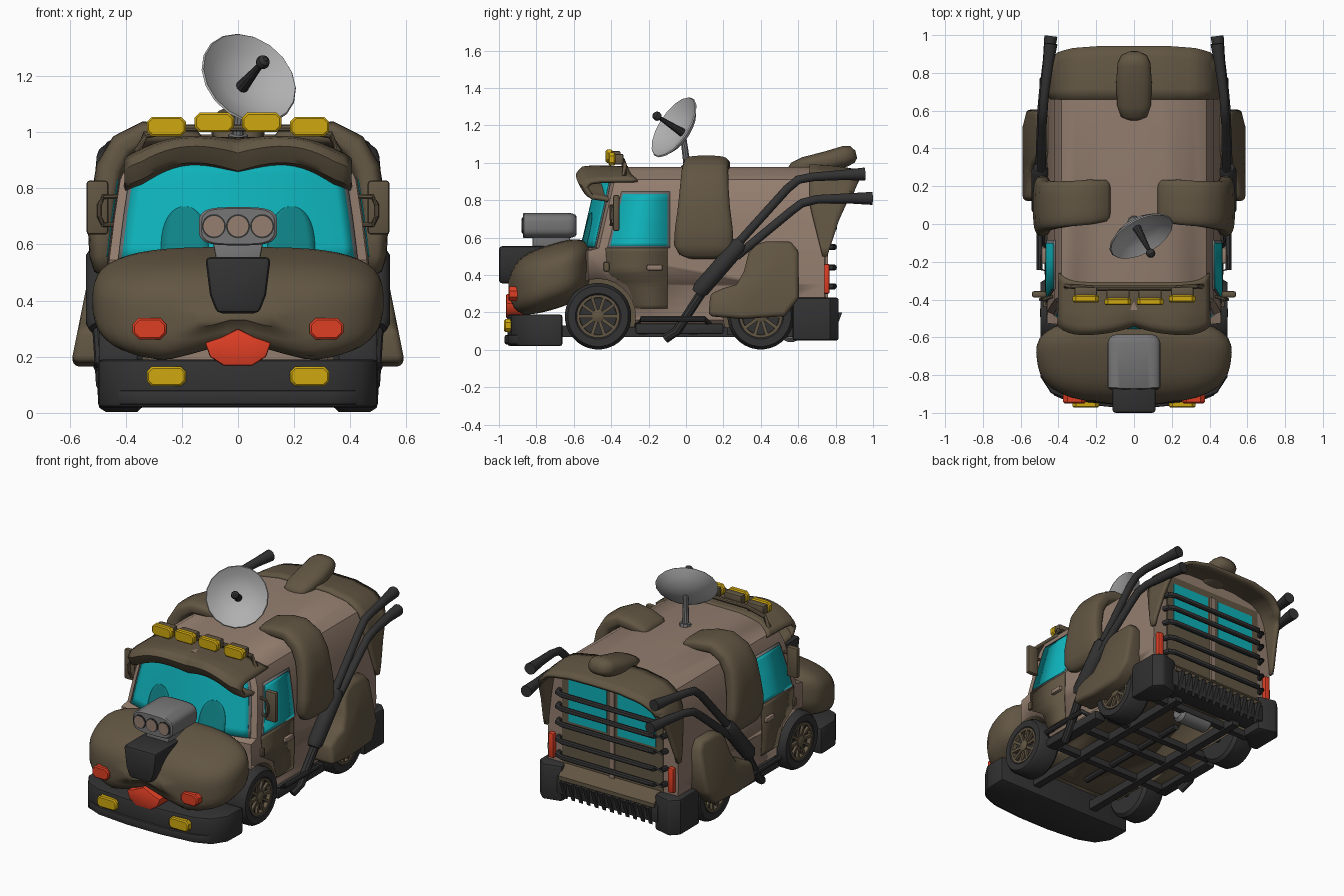
import bpy, bmesh, math
from mathutils import Vector as V

if "Cube" in bpy.data.objects:
    bpy.data.objects.remove(bpy.data.objects["Cube"])

def color(name, *rgb):
    m = bpy.data.materials.new(name)
    m.diffuse_color = [((c / 255 + .055) / 1.055) ** 2.4 for c in rgb] + [1]
    m.use_nodes = True
    m.node_tree.nodes["Principled BSDF"].inputs["Base Color"].default_value = m.diffuse_color
    return m

TAN = color("tan paint", 148, 126, 111)
FUR = color("dark brown fur", 98, 86, 67)
BLACK = color("charcoal", 50, 50, 51)
GLASS = color("cyan glass", 14, 178, 186)
TEAL = color("dark teal", 15, 132, 136)
YELLOW = color("yellow lamp", 208, 168, 16)
RED = color("red", 222, 62, 36)
LIGHT = color("light grey", 176, 176, 176)
GREY = color("grey", 118, 118, 119)

def finish(name, bm, mats, mirror=False, thick=0, angle=35):
    bmesh.ops.recalc_face_normals(bm, faces=bm.faces)
    me = bpy.data.meshes.new(name)
    bm.to_mesh(me)
    bm.free()
    for m in mats if isinstance(mats, list) else [mats]:
        me.materials.append(m)
    me.shade_smooth()
    me.set_sharp_from_angle(angle=math.radians(angle))
    ob = bpy.data.objects.new(name, me)
    bpy.context.collection.objects.link(ob)
    if thick:
        mod = ob.modifiers.new("thickness", 'SOLIDIFY')
        mod.thickness, mod.offset = thick, 0
    if mirror:
        ob.modifiers.new("mirror", 'MIRROR')
    return ob

def tab(t, pts):
    """Piecewise linear lookup in rows of (key, value, ...)."""
    for a, b in zip(pts, pts[1:]):
        if t <= b[0]:
            k = max(0, (t - a[0]) / (b[0] - a[0]))
            return [p + (q - p) * k for p, q in zip(a[1:], b[1:])]
    return list(pts[-1][1:])

def add_grid(bm, f, nu, nv):
    vs = [[bm.verts.new(f(i / nu, j / nv)) for i in range(nu + 1)] for j in range(nv + 1)]
    for j in range(nv):
        for i in range(nu):
            bm.faces.new((vs[j][i], vs[j][i + 1], vs[j + 1][i + 1], vs[j + 1][i]))

def grid(name, f, nu, nv, mat, **kw):
    bm = bmesh.new()
    add_grid(bm, f, nu, nv)
    return finish(name, bm, mat, **kw)

def sweep(name, rings, mat, n=16, p=1.0, tweak=None, **kw):
    """Skin superellipse rings given as (centre, half axis a, half axis b)."""
    bm, rows = bmesh.new(), []
    sp = lambda c: math.copysign(abs(c) ** p, c)
    for c, a, b in rings:
        row = []
        for i in range(n):
            t = 2 * math.pi * (i + .5) / n
            q = V(c) + V(a) * sp(math.cos(t)) + V(b) * sp(math.sin(t))
            row.append(bm.verts.new(tweak(q) if tweak else q))
        rows.append(row)
    for r, s in zip(rows, rows[1:]):
        for i in range(n):
            bm.faces.new((r[i], r[(i + 1) % n], s[(i + 1) % n], s[i]))
    bm.faces.new(rows[0])
    bm.faces.new(rows[-1])
    return finish(name, bm, mat, **kw)

def lathe(name, origin, axis, prof, mat, n=16, **kw):
    """Turn (distance along axis, radius) rows around an axis."""
    ax = V(axis).normalized()
    a = ax.orthogonal().normalized()
    b = ax.cross(a)
    return sweep(name, [(V(origin) + ax * d, a * r, b * r) for d, r in prof], mat, n, **kw)

def tube(name, pts, r, mat, n=10, **kw):
    pts, rings = [V(p) for p in pts], []
    for i, p in enumerate(pts):
        d = (pts[min(i + 1, len(pts) - 1)] - pts[max(i - 1, 0)]).normalized()
        ref = V((1, 0, 0)) if abs(d.x) < .7 else V((0, 1, 0))
        a = d.cross(ref).normalized()
        rr = r[i] if isinstance(r, list) else r
        rings.append((p, a * rr, d.cross(a) * rr))
    return sweep(name, rings, mat, n, **kw)

def prism(name, poly, axis, a0, a1, mat, bevel=0, seg=2, **kw):
    put = {'x': lambda p, a: (a, p[0], p[1]), 'y': lambda p, a: (p[0], a, p[1]),
           'z': lambda p, a: (p[0], p[1], a)}[axis]
    bm = bmesh.new()
    lo, hi = ([bm.verts.new(put(p, a)) for p in poly] for a in (a0, a1))
    bm.faces.new(lo)
    bm.faces.new(hi)
    for i in range(len(poly)):
        j = (i + 1) % len(poly)
        bm.faces.new((lo[i], lo[j], hi[j], hi[i]))
    bmesh.ops.recalc_face_normals(bm, faces=bm.faces)
    if bevel:
        sharp = [e for e in bm.edges if e.calc_face_angle(0) > .9]
        bmesh.ops.bevel(bm, geom=sharp, offset=bevel, segments=seg, affect='EDGES', profile=.5, clamp_overlap=True)
    return finish(name, bm, mat, **kw)

def box(name, x, y, z, mat, bevel=0, **kw):
    return prism(name, [(x[0], z[0]), (x[1], z[0]), (x[1], z[1]), (x[0], z[1])], 'y', *y, mat, bevel, **kw)

def lamp(name, x, z, w, h, y, mat, cut):
    """Mirrored lamp with clipped corners, facing front."""
    q = [(w, h - cut), (w - cut, h)]
    q += [(-a, b) for a, b in q[::-1]]
    q += [(-a, -b) for a, b in q]
    prism(name, [(x + a, z + b) for a, b in q], 'y', *y, mat, .007, 1, mirror=True)

# Body shell: half section (z, x), bowed slanted front, flat back
SEC = [(.12, .40), (.16, .455), (.35, .465), (.53, .46), (.545, .459), (.70, .44), (.83, .42), (.91, .385), (.955, .31), (.978, .17)]
N = len(SEC) - 1
xs = lambda z: tab(z, SEC)[0]
def front(x, z):
    return -.555 + max(0, z - .545) * .23 + (.03 if z < .54 else .09) * (x / xs(z)) ** 2
def sec(v):
    return SEC[round(v * N)]
bm = bmesh.new()
def cap(fy):
    def f(u, v):
        z, x = sec(v)
        x *= 2 * u - 1
        return x, fy(x, z), z
    add_grid(bm, f, 16, N)
cap(front)
cap(lambda x, z: .74)
for s in (1, -1):
    add_grid(bm, lambda u, v: (s * sec(v)[1], front(sec(v)[1], sec(v)[0]) * (1 - u) + .74 * u, sec(v)[0]), 1, N)
bmesh.ops.remove_doubles(bm, verts=bm.verts, dist=1e-4)
bmesh.ops.holes_fill(bm, edges=[e for e in bm.edges if e.is_boundary])
for f in bm.faces:
    f.material_index = int(f.calc_center_median().z < .125)
body = finish("body", bm, [TAN, FUR])

# Wheel wells and wheels
bm = bmesh.new()
for s in (1, -1):
    for y in (-.47, .40):
        geo = bmesh.ops.create_cone(bm, cap_ends=True, segments=28, radius1=.2, radius2=.2, depth=.24)['verts']
        for v in geo:
            v.co = V((s * .44 + v.co.z, y + v.co.x, .18 + v.co.y))
for f in bm.faces:
    f.material_index = 1
cutter = finish("wheel_well_cutter", bm, [TAN, FUR])
cutter.hide_render = True
cutter.display_type = 'WIRE'
cutter.hide_set(True)
mod = body.modifiers.new("wheel wells", 'BOOLEAN')
mod.object, mod.operation, mod.solver = cutter, 'DIFFERENCE', 'EXACT'
for label, y in (("front", -.47), ("rear", .40)):
    o = (0, y, .18)
    lathe(label + "_tyre", o, (1, 0, 0), [(.34, .11), (.34, .16), (.36, .178), (.47, .178), (.495, .162), (.495, .122),
          (.485, .112), (.45, .108)], BLACK, 32, mirror=True)
    lathe(label + "_rim", o, (1, 0, 0), [(.45, .115), (.492, .115), (.492, .1), (.46, .098)], FUR, 24, mirror=True)
    lathe(label + "_rim_back", o, (1, 0, 0), [(.45, .098), (.467, .098)], BLACK, 24, mirror=True)
    lathe(label + "_hub", o, (1, 0, 0), [(.45, .035), (.49, .035), (.497, .02)], FUR, 12, mirror=True)
    for k in range(10):
        a = k * math.pi / 5
        d = V((0, math.cos(a), math.sin(a)))
        tube(label + "_spoke", [V((.478, y, .18)) + d * .03, V((.484, y, .18)) + d * .105], .012, FUR, 4, mirror=True)
    tube(label + "_axle", [(-.4, y, .15), (.4, y, .15)], .025, BLACK)

# Windshield with seat shapes
def pane(name, z0, z1, off, mat, half):
    def f(u, v):
        z = z0 + (z1 - z0) * v
        x = (2 * u - 1) * half(z)
        return x, front(x, z) - off, z
    grid(name, f, 24, 8, mat, thick=.003)
pane("windshield_frame", .545, .90, .005, GREY, lambda z: xs(z) - .032)
pane("windshield", .55, .895, .009, GLASS, lambda z: xs(z) - .045)
def seat(u, v):
    z = .55 + .185 * math.sin(v * math.pi / 2)
    x = .19 + (2 * u - 1) * .085 * max(.02, 1 - ((z - .55) / .186) ** 3) ** .5
    return x, front(x, z) - .013, z
grid("seat_shape", seat, 6, 10, TEAL, mirror=True, thick=.002)

# Doors and side windows lie on the body side; rows are (z, front y, back y)
def side(name, rows, off, mat):
    z0, z1 = rows[0][0], rows[-1][0]
    def f(u, v):
        z = z0 + (z1 - z0) * v
        a, b = tab(z, rows)
        return xs(z) + off, a + (b - a) * u, z
    grid(name, f, 1, 16, mat, mirror=True, thick=.004)
side("door_panel", [(.22, -.27, -.1), (.34, -.31, -.1), (.41, -.42, -.1), (.545, -.43, -.1)], .005, FUR)
side("side_window_frame", [(.545, -.42, -.085), (.845, -.345, -.085)], .005, GREY)
side("side_window", [(.555, -.405, -.1), (.832, -.338, -.1)], .009, GLASS)
box("door_handle", (.46, .49), (-.21, -.125), (.425, .455), TAN, .008, mirror=True)
box("fuel_hinge", (.46, .48), (-.44, -.41), (.42, .47), FUR, .006, mirror=True)

# Brow visor over the windshield
VIS = [(0, -.31, .965), (.3, -.5, .957), (.45, -.56, .945), (.55, -.582, .918), (.7, -.55, .862), (1, -.42, .835)]
def visor(u, v):
    w = abs(2 * u - 1)
    y, z = tab(v, VIS)
    y += .05 * w ** 8 + .05 * (1 - w) ** 3 * min(1, v * 2)
    z += -.05 * w ** 4 + v * .045 * math.sin(math.pi * min(w / .85, 1)) - .02 * w ** 4 * (1 - v)
    return (2 * u - 1) * (.395 + .01 * v), y, z + .008
grid("brow_visor", visor, 28, 20, FUR, thick=.02, angle=50)

# Rear hood flap
FLAP = [(.5, .755), (.7, .82), (.83, .88), (.91, .91), (.955, .93), (.978, .94)]
def flap(u, v):
    w = 2 * u - 1
    z = tab(abs(w), [(0, .982), (.25, .98), (.5, .93), (.65, .84), (1, .5)])[0]
    x = xs(z) + .008
    if abs(w) < .25:
        x = .17 * abs(w) / .25
    y0 = .66 + .07 * min(1, max(0, (.78 - z) / .28))
    y1 = tab(z, FLAP)[0]
    return math.copysign(x, w), y0 + (y1 - y0) * v, z - .035 * v * v * (z > .85)
grid("rear_hood", flap, 40, 5, FUR, thick=.022)

# Rear doors, windows, grille bars, tail lights
box("rear_doors", (-.36, .36), (.735, .746), (.27, .9), FUR)
box("rear_post", (-.018, .018), (.74, .758), (.28, .86), TAN)
box("rear_window", (.04, .31), (.742, .752), (.56, .85), GLASS, mirror=True)
for z in (.34, .44, .55, .65, .74):
    tube("rear_bar", [(-.38, .735, z), (-.37, .775, z), (-.33, .79, z), (.33, .79, z), (.37, .775, z), (.38, .735, z)], .017, BLACK)
box("tail_light", (.405, .445), (.73, .768), (.3, .46), RED, .01, mirror=True)

# Snout, nose, tongue, lamps
def jowl(q):
    q.x *= 1 - .1 * max(0, (-.6 - q.y) / .35) ** 1.5
    q.z += .3 * (q.y + .72)
    if q.z < .36 and abs(q.x) < .26:
        q.z += .08 * (1 - abs(q.x) / .26) * min(1, (.36 - q.z) / .1)
    return q
rings = []
for k in range(-9, 10):
    t = math.sin(k * math.pi / 18)
    s = max(.04, 1 - abs(t) ** 3) ** .36
    rings.append(((0, -.72 + .23 * t, .385), (.525 * s, 0, 0), (0, 0, .18 * s)))
sweep("snout", rings, FUR, 48, .62, jowl, angle=60)
prism("nose", [(-.117, .555), (.117, .555), (.1, .42), (.075, .355), (-.075, .355), (-.1, .42)], 'y', -1, -.74, BLACK, .018)
prism("tongue", [(-.118, .25), (-.06, .27), (0, .3), (.06, .27), (.118, .25), (.1, .2), (.05, .168), (-.05, .168), (-.1, .2)],
      'y', -.962, -.84, RED, .008)
lamp("turn_light", .315, .3, .06, .038, (-.95, -.85), RED, .022)

# Blower on the hood
sweep("blower", [((0, y, .665), (.14 * s, 0, 0), (0, 0, .068 * s)) for y, s in
      ((-.872, .93), (-.865, 1), (-.63, 1), (-.608, .95), (-.592, .85), (-.585, .7))], GREY, 32, .55)
prism("blower_base", [(-.07, .5), (.07, .5), (.09, .61), (-.09, .61)], 'y', -.82, -.62, GREY, .008)
for x in (-.086, 0, .086):
    lathe("blower_ring", (x, -.87, .665), (0, -1, 0), [(0, .043), (.006, .043)], BLACK, 20)
    lathe("blower_intake", (x, -.87, .665), (0, -1, 0), [(0, .037), (.009, .037)], TAN, 20)

# Bumpers
half = [(.5, -.66), (.495, -.81), (.44, -.895), (.34, -.935), (.12, -.955)]
prism("front_bumper", half + [(-x, y) for x, y in half[::-1]], 'z', .02, .19, BLACK, .015)
prism("bumper_lip", [(x * .96, y * 1.015) for x, y in half] + [(-x * .96, y * 1.015) for x, y in half[::-1]], 'z', .03, .08, BLACK, .008)
lamp("fog_light", .255, .13, .07, .035, (-.972, -.88), YELLOW, .018)
prism("rear_bumper_corner", [(.33, .79), (.45, .82), (.5, .77), (.5, .57), (.44, .57), (.33, .66)], 'z', .05, .28, BLACK, .015, mirror=True)
box("rear_bumper", (-.36, .36), (.66, .8), (.1, .22), BLACK, .01)
prism("rear_step", [(.72, .2), (.81, .2), (.81, .225), (.74, .29), (.72, .29)], 'x', -.34, .34, FUR)
for k in range(12):
    prism("bumper_tooth", [(.79, .2), (.835, .2), (.79, .08)], 'x', -.315 + k * .055, -.29 + k * .055, BLACK)

# Ears draped over the roof: (x, z, half thickness, half width)
EAR = [(.125, .965, .012, .09), (.15, .97, .035, .11), (.24, .99, .04, .12), (.33, .995, .045, .12), (.41, .95, .05, .125),
       (.455, .87, .052, .13), (.475, .76, .05, .14), (.485, .65, .05, .155), (.482, .56, .048, .16), (.475, .51, .038, .13), (.47, .49, .015, .08)]
rings = []
for i, (x, z, t, w) in enumerate(EAR):
    a, b = EAR[max(i - 1, 0)], EAR[min(i + 1, len(EAR) - 1)]
    n = V((a[1] - b[1], 0, b[0] - a[0])).normalized()
    rings.append(((x, .125 - .03 * (x - .125) / .36, z), n * t, (0, w, 0)))
sweep("ear", rings, FUR, 24, .6, mirror=True, angle=60)

# Tail
sweep("tail", [((0, y, z), (w, 0, 0), (0, -.25 * t, t)) for y, z, w, t in
      ((.55, .965, .03, .012), (.57, .972, .07, .03), (.63, .985, .09, .045), (.75, 1.005, .095, .055), (.85, 1.035, .088, .055),
       (.89, 1.045, .07, .045), (.91, 1.045, .03, .02))], FUR, 20, .8, angle=60)

# Haunches over the rear wheels, leaning in toward the top
rear = [(.12, .18), (.13, .3), (.2, .33), (.27, .35), (.31, .42), (.335, .52), (.375, .565), (.43, .58), (.56, .578), (.6, .53), (.605, .28),
        (.53, .18), (.3, .165)]
hip = prism("haunch", rear, 'x', .42, .59, FUR, .025, 3, mirror=True, angle=60)
for v in hip.data.vertices:
    if v.co.x > .5:
        v.co.x -= .2 * max(0, v.co.z - .2)

# Exhaust stacks and side rails
tube("exhaust_lower", [(.46, -.11, .06), (.48, -.05, .1), (.495, .1, .33)], .026, BLACK, mirror=True)
tube("side_muffler", [(.495, .06, .3), (.495, .08, .325), (.495, .28, .555), (.495, .3, .575)], [.035, .048, .048, .035], BLACK, 12, mirror=True)
for label, p in (("upper", [(.49, .26, .55), (.485, .54, .86), (.48, .6, .91), (.475, .68, .925), (.455, .84, .935), (.44, .955, .94)]),
                 ("lower", [(.5, .27, .5), (.49, .56, .74), (.487, .62, .785), (.48, .7, .805), (.455, .87, .81), (.44, .995, .81)])):
    tube("exhaust_" + label, p, [.024] * 4 + [.028, .036], BLACK, 12, mirror=True)
tube("side_step", [(.43, -.26, .13), (.5, -.24, .165), (.5, .1, .165), (.43, .13, .13)], .016, BLACK, mirror=True)
box("side_skirt", (.4, .475), (-.27, .2), (.085, .14), BLACK, .008, mirror=True)

# Underside frame
box("frame_rail", (.2, .25), (-.66, .7), (.07, .13), BLACK, mirror=True)
for y in (-.25, .02, .22, .58):
    box("cross_member", (-.4, .4), (y, y + .04), (.08, .12), BLACK)
tube("under_muffler", [(-.12, .56, .1), (-.1, .56, .1), (.1, .56, .1), (.12, .56, .1)], [.04, .06, .06, .04], GREY, 16)
tube("drive_shaft", [(0, -.45, .11), (0, .4, .11)], .022, BLACK)

# Mirrors
box("wing_mirror", (.462, .54), (-.39, -.355), (.635, .828), FUR, .012, mirror=True)
tube("mirror_bracket", [(.42, -.38, .77), (.48, -.4, .77), (.495, -.4, .74), (.495, -.4, .7), (.48, -.4, .67), (.43, -.38, .67)], .009, FUR, 8, mirror=True)

# Roof light bar
tube("light_bar", [(.36, -.33, .93), (.33, -.33, .99), (.2, -.34, 1.015), (-.2, -.34, 1.015), (-.33, -.33, .99), (-.36, -.33, .93)], .014, FUR)
for x, z, y in ((.255, 1.02, -.385), (.085, 1.035, -.4)):
    box("roof_lamp_housing", (x - .06, x + .06), (y, y + .05), (z - .028, z + .028), FUR, .008, mirror=True)
    lamp("roof_lamp", x, z, .07, .035, (y - .03, y + .008), YELLOW, .018)

# Satellite dish
c, ax = V((.03, -.048, 1.18)), V((.42, -.77, .5)).normalized()
lathe("dish", c, ax, [(-.05, .03), (-.04, .08), (-.015, .14), (.02, .185), (.026, .18), (-.006, .135), (-.03, .075), (-.038, .01)], LIGHT, 18)
tube("dish_feed", [c - ax * .04, c + ax * .13], [.024, .01], BLACK)
lathe("dish_tip", c + ax * .14, ax, [(-.024, .008), (-.014, .021), (0, .025), (.014, .021), (.024, .008)], BLACK, 12)
tube("dish_post", [(0, .01, .97), (0, .005, .99), (0, .005, .992), c - ax * .04], [.035, .035, .02, .016], GREY)
